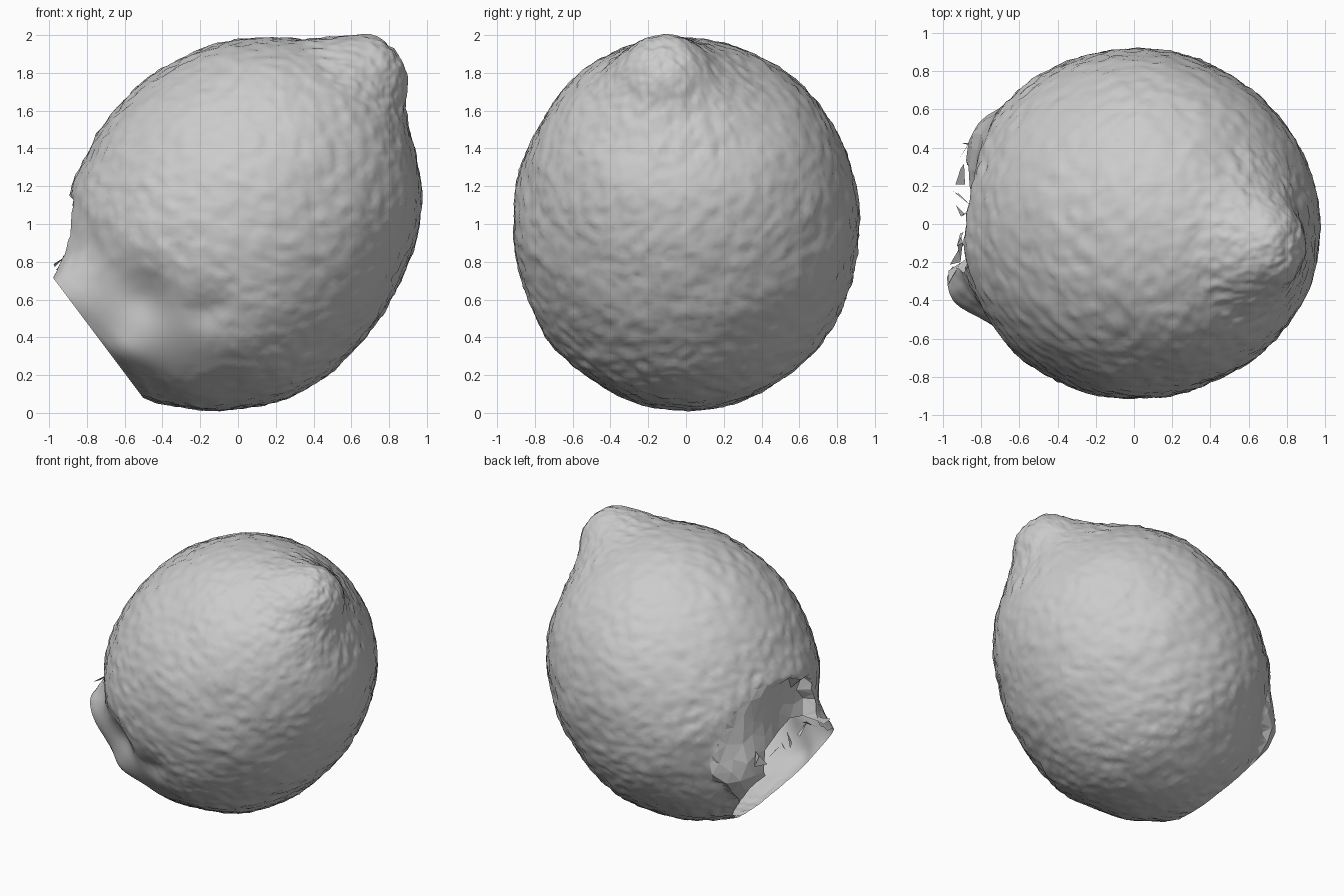
import bpy, bmesh, math, random
from mathutils import Vector, noise

cube = bpy.data.objects.get("Cube")
if cube:
    bpy.data.objects.remove(cube, do_unlink=True)
random.seed(4)

# One plain grey material
peel = bpy.data.materials.new("pale_grey")
peel.use_nodes = True
peel.diffuse_color = (0.6, 0.6, 0.6, 1)
peel.node_tree.nodes["Principled BSDF"].inputs["Base Color"].default_value = (0.6, 0.6, 0.6, 1)

# Leaning fruit: distance along axis, radius, sideways shift, y shift
PROFILE = [(-1.1, 0.02, 0, 0), (-1.0, .29, .01, 0), (-.9, .45, .02, 0), (-.77, .59, .04, 0),
           (-.5, .787, .035, 0), (-.31, .857, .033, 0), (-.1, .893, .015, 0), (.177, .888, 0, 0),
           (.42, .82, -.01, 0), (.62, .73, -.01, -.01), (.8, .59, -.01, -.03),
           (.93, .425, -.03, -.06), (1.05, .28, -.07, -.1), (1.17, .175, -.07, -.11),
           (1.22, .09, -.075, -.11), (1.235, .002, -.075, -.11)]
CENTRE = Vector((0, 0, 1))
AXIS = Vector((1, 0, 1)).normalized()
SIDE = Vector((1, 0, -1)).normalized()
BACK = Vector((0, 1, 0))
SIDES, STEPS = 180, 10
PATCH = Vector((-.84, .2, .75))     # coarse scarred skin at the lower end
TEAR = Vector((-.86, -.02, .54))    # open gap in it


def spline(a, b, c, d, t):
    return [0.5 * (2 * q + (r - p) * t + (2 * p - 5 * q + 4 * r - s) * t * t
                   + (3 * q - p - 3 * r + s) * t ** 3) for p, q, r, s in zip(a, b, c, d)]


def blob(p, centre, size):
    return math.exp(-(p - Vector(centre)).length_squared / size ** 2)


def in_patch(p):
    return (p - PATCH).length < .47 + .09 * noise.noise(p * 5) + .05 * noise.noise(p * 13)


def skin(p, out):
    # Fine dimples, broad waves, the dented front and its flared lip
    worn = min(1, blob(p, (-.5, -.6, .45), .35) * 1.5)
    bump = .011 * noise.noise(p * 16) + .005 * noise.noise(p * 32)
    wave = .008 * noise.noise(p * 3.5)
    p = p + out * (bump * (1 - worn) + wave)
    p -= out * (.12 * blob(p, (-.45, -.65, .66), .17) + .06 * blob(p, (-.15, -.78, .56), .12))
    p -= out * .04 * blob(p, (-.72, -.45, .88), .14)
    p += Vector((-.03, -.07, 0)) * blob(p, (-.62, -.5, .28), .14)
    return p + Vector((-.16, -.03, .02)) * blob(p, (-.82, -.3, .58), .19)


def mesh_object(name, bm):
    mesh = bpy.data.meshes.new(name)
    bm.to_mesh(mesh)
    bm.free()
    ob = bpy.data.objects.new(name, mesh)
    bpy.context.collection.objects.link(ob)
    mesh.materials.append(peel)


# Fruit body: lathe rings along the leaning axis
bm = bmesh.new()
rings = []
last = len(PROFILE) - 1
for i in range(last):
    quad = [PROFILE[max(0, min(last, i + k))] for k in (-1, 0, 1, 2)]
    for j in range(STEPS + (i == last - 1)):
        s, r, shift, y = spline(*quad, j / STEPS)
        ring = []
        for k in range(SIDES):
            a = math.tau * k / SIDES
            out = SIDE * math.cos(a) + BACK * math.sin(a)
            p = CENTRE + AXIS * s + SIDE * (shift + r * math.cos(a)) + BACK * (y + 1.02 * r * math.sin(a))
            normal = (p - CENTRE).normalized() if abs(s) > .9 else out
            ring.append(bm.verts.new(skin(p, normal)))
        rings.append(ring)
for low, high in zip(rings, rings[1:]):
    for k in range(SIDES):
        n = (k + 1) % SIDES
        bm.faces.new((low[k], low[n], high[n], high[k]))
bm.faces.new(rings[-1])

# Scarred end: large facets, sunken at the front and swollen at the back
scar = [v for v in bm.verts if in_patch(v.co)]
bmesh.ops.remove_doubles(bm, verts=scar, dist=.09)
for v in bm.verts:
    if in_patch(v.co):
        sink = .15 * blob(v.co, (-.82, -.02, .88), .3)
        swell = .09 * blob(v.co, (-.76, .45, .62), .2)
        v.co += Vector((.9, 0, .3)) * sink + Vector((-.7, .6, 0)) * swell
bmesh.ops.triangulate(bm, faces=[f for f in bm.faces if len(f.verts) > 3])

# Slice off the lower end, and trim the lip
for point, normal in (((-.75, 0, .41), (-.8, 0, -.6)), ((-.98, 0, 0), (-1, 0, 0))):
    bmesh.ops.bisect_plane(bm, geom=bm.verts[:] + bm.edges[:] + bm.faces[:],
                           plane_co=point, plane_no=normal, clear_outer=True)

# Ragged tear beside the slice
torn = [v for v in bm.verts if (v.co - TEAR).length < .3 + .08 * noise.noise(v.co * 6)]
bmesh.ops.delete(bm, geom=torn, context='VERTS')
bmesh.ops.recalc_face_normals(bm, faces=bm.faces[:])
for f in bm.faces:
    f.smooth = f.calc_area() < .0012
mesh_object("fruit_peel", bm)

# Loose scraps of peel along the tear
bm = bmesh.new()
for i in range(7):
    t = i / 6
    base = Vector((-.94 + .06 * t, -.25 + .6 * t, .79 - .06 * t))
    pts = [base + Vector((random.uniform(-.05, .04), random.uniform(-.08, .08),
                          random.uniform(-.05, .07))) for _ in range(4)]
    verts = [bm.verts.new((max(p.x, -.98), p.y, p.z)) for p in pts]
    bm.faces.new(verts[:3])
    bm.faces.new((verts[1], verts[3], verts[2]))
mesh_object("torn_scraps", bm)
